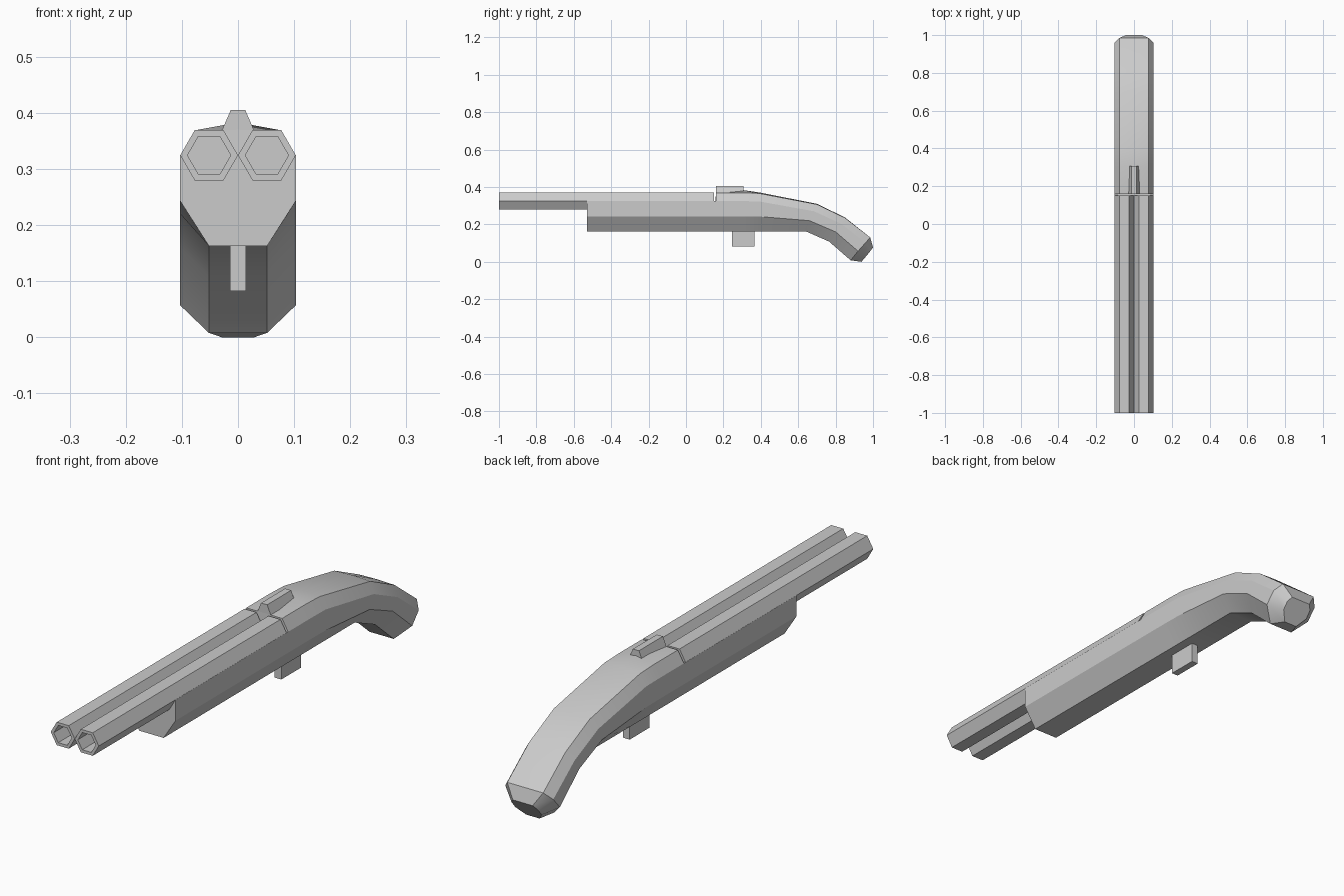
import bpy, bmesh, math

if "Cube" in bpy.data.objects:
    bpy.data.objects.remove(bpy.data.objects["Cube"])


def finish(name, bm):
    bmesh.ops.recalc_face_normals(bm, faces=bm.faces)
    mesh = bpy.data.meshes.new(name)
    bm.to_mesh(mesh)
    bm.free()
    obj = bpy.data.objects.new(name, mesh)
    bpy.context.collection.objects.link(obj)
    return obj


def loft(name, rings, close_ends=True):
    """Skin equal-length rings of 3D points."""
    bm = bmesh.new()
    rows = [[bm.verts.new(p) for p in ring] for ring in rings]
    n = len(rows[0])
    for a, b in zip(rows, rows[1:]):
        for i in range(n):
            j = (i + 1) % n
            bm.faces.new((a[i], a[j], b[j], b[i]))
    if close_ends:
        bm.faces.new(rows[0])
        bm.faces.new(rows[-1])
    return finish(name, bm)


def body_ring(ridge, edge, upper, lower, bottom, scale=1.0):
    """Symmetric section from (y, z) stations, top centre round to the bottom."""
    widths = (0.077, 0.103, 0.103, 0.052)
    half = [(w * scale, y, z) for w, (y, z) in zip(widths, (edge, upper, lower, bottom))]
    return [(0, *ridge)] + half + [(-x, y, z) for x, y, z in reversed(half)]


def flat_ring(y, ridge, edge, upper=0.324, lower=0.243, bottom=0.163):
    return body_ring((y, ridge), (y, edge), (y, upper), (y, lower), (y, bottom))


# Fore-end, receiver and curved grip in one skin
stock = loft("stock", [
    flat_ring(-0.53, 0.324, 0.324),
    flat_ring(0.158, 0.324, 0.324),
    flat_ring(0.160, 0.370, 0.369),
    flat_ring(0.305, 0.383, 0.369),
    flat_ring(0.39, 0.371, 0.366, 0.323, 0.242),
    body_ring((0.70, 0.310), (0.70, 0.307), (0.685, 0.270), (0.66, 0.220), (0.64, 0.163)),
    body_ring((0.85, 0.237), (0.85, 0.235), (0.83, 0.203), (0.80, 0.160), (0.765, 0.108)),
    body_ring((0.985, 0.130), (0.985, 0.130), (0.96, 0.102), (0.92, 0.057), (0.88, 0.008)),
    body_ring((1.0, 0.077), (1.0, 0.077), (0.988, 0.060), (0.965, 0.032), (0.938, 0.0), 0.55),
])
bpy.context.view_layer.objects.active = stock
stock.select_set(True)
bpy.ops.object.shade_smooth_by_angle(angle=math.radians(30))


# Twin hexagonal barrels with hollow muzzles
def hexagon(cx, y, r):
    return [(cx + r * math.cos(i * math.pi / 3), y, 0.3245 + r * math.sin(i * math.pi / 3))
            for i in range(6)]


for side, cx in (("left", -0.0515), ("right", 0.0515)):
    loft(side + "_barrel", [hexagon(cx, 0.150, 0.0515), hexagon(cx, -1.0, 0.0515),
                            hexagon(cx, -1.0, 0.0385), hexagon(cx, -0.85, 0.0385)])


# Top latch: tapered bar on the receiver
def bar(name, y0, y1, z0, z1, w0, w1):
    loft(name, [[(-w0, y, z0), (w0, y, z0), (w1, y, z1), (-w1, y, z1)] for y in (y0, y1)])


bar("latch", 0.160, 0.307, 0.368, 0.405, 0.029, 0.013)

# Trigger block
bar("trigger", 0.245, 0.365, 0.083, 0.170, 0.014, 0.014)
